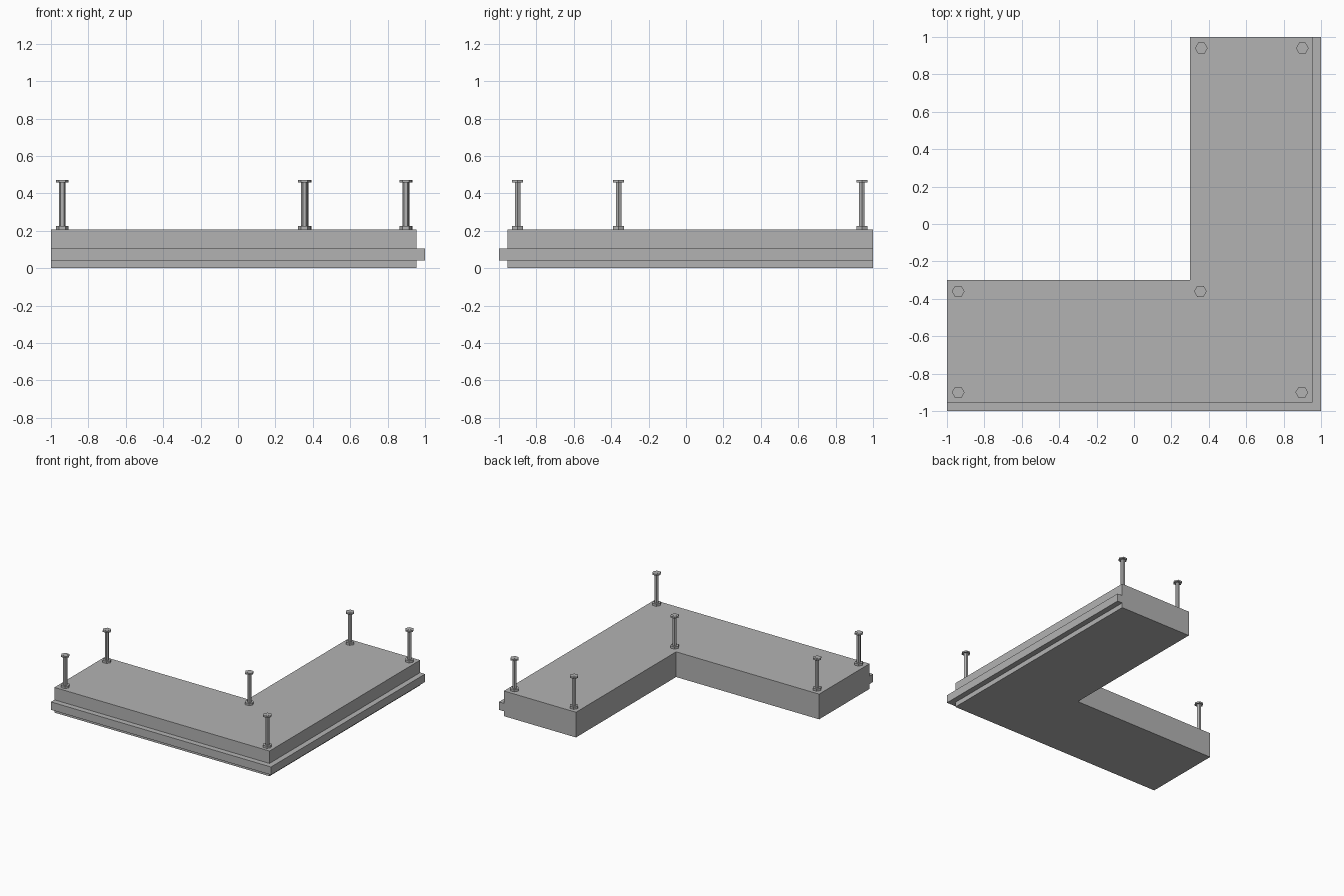
import bpy, bmesh
from mathutils import Matrix

old = bpy.data.objects.get("Cube")
if old:
    bpy.data.objects.remove(old)

grey = bpy.data.materials.new("concrete grey")
grey.use_nodes = True
colour = (0.45, 0.45, 0.45, 1)
grey.diffuse_color = colour
grey.node_tree.nodes["Principled BSDF"].inputs["Base Color"].default_value = colour


def finish(name, bm):
    bmesh.ops.recalc_face_normals(bm, faces=bm.faces)
    mesh = bpy.data.meshes.new(name)
    bm.to_mesh(mesh)
    bm.free()
    mesh.materials.append(grey)
    obj = bpy.data.objects.new(name, mesh)
    bpy.context.collection.objects.link(obj)
    return obj


def corner_layer(bm, outer, z0, z1):
    """L-shaped prism; outer is how far the front and left edges reach."""
    outline = [(-1, -outer), (outer, -outer), (outer, 1), (0.3, 1), (0.3, -0.3), (-1, -0.3)]
    face = bm.faces.new([bm.verts.new((x, y, z0)) for x, y in outline])
    top = bmesh.ops.extrude_face_region(bm, geom=[face])["geom"]
    verts = [g for g in top if isinstance(g, bmesh.types.BMVert)]
    bmesh.ops.translate(bm, verts=verts, vec=(0, 0, z1 - z0))


def hex_prism(bm, radius, z0, z1):
    bmesh.ops.create_cone(bm, cap_ends=True, segments=6, radius1=radius, radius2=radius,
                          depth=z1 - z0,
                          matrix=Matrix.Translation((0, 0, (z0 + z1) / 2))
                          @ Matrix.Rotation(1.5708, 4, 'Z'))


# Corner slab with the projecting lip along the two outer sides
SLAB_TOP = 0.207
bm = bmesh.new()
corner_layer(bm, 0.955, 0, SLAB_TOP)
finish("corner_slab", bm)

bm = bmesh.new()
lip = [(-1, -1), (1, -1), (1, 1), (0.955, 1), (0.955, -0.955), (-1, -0.955)]
face = bm.faces.new([bm.verts.new((x, y, 0.04)) for x, y in lip])
top = bmesh.ops.extrude_face_region(bm, geom=[face])["geom"]
bmesh.ops.translate(bm, verts=[g for g in top if isinstance(g, bmesh.types.BMVert)],
                    vec=(0, 0, 0.065))
finish("edge_lip", bm)

# Hexagonal anchor posts with a foot and a head
bm = bmesh.new()
hex_prism(bm, 0.034, SLAB_TOP, 0.225)
hex_prism(bm, 0.017, SLAB_TOP, 0.471)
hex_prism(bm, 0.034, 0.458, 0.47)
post = finish("anchor_post_1", bm)

spots = [(-0.94, -0.9), (-0.94, -0.36), (0.355, -0.36),
         (0.897, -0.9), (0.36, 0.94), (0.9, 0.94)]
post.location.xy = spots[0]
for i, spot in enumerate(spots[1:], 2):
    copy = bpy.data.objects.new(f"anchor_post_{i}", post.data)
    copy.location.xy = spot
    bpy.context.collection.objects.link(copy)
